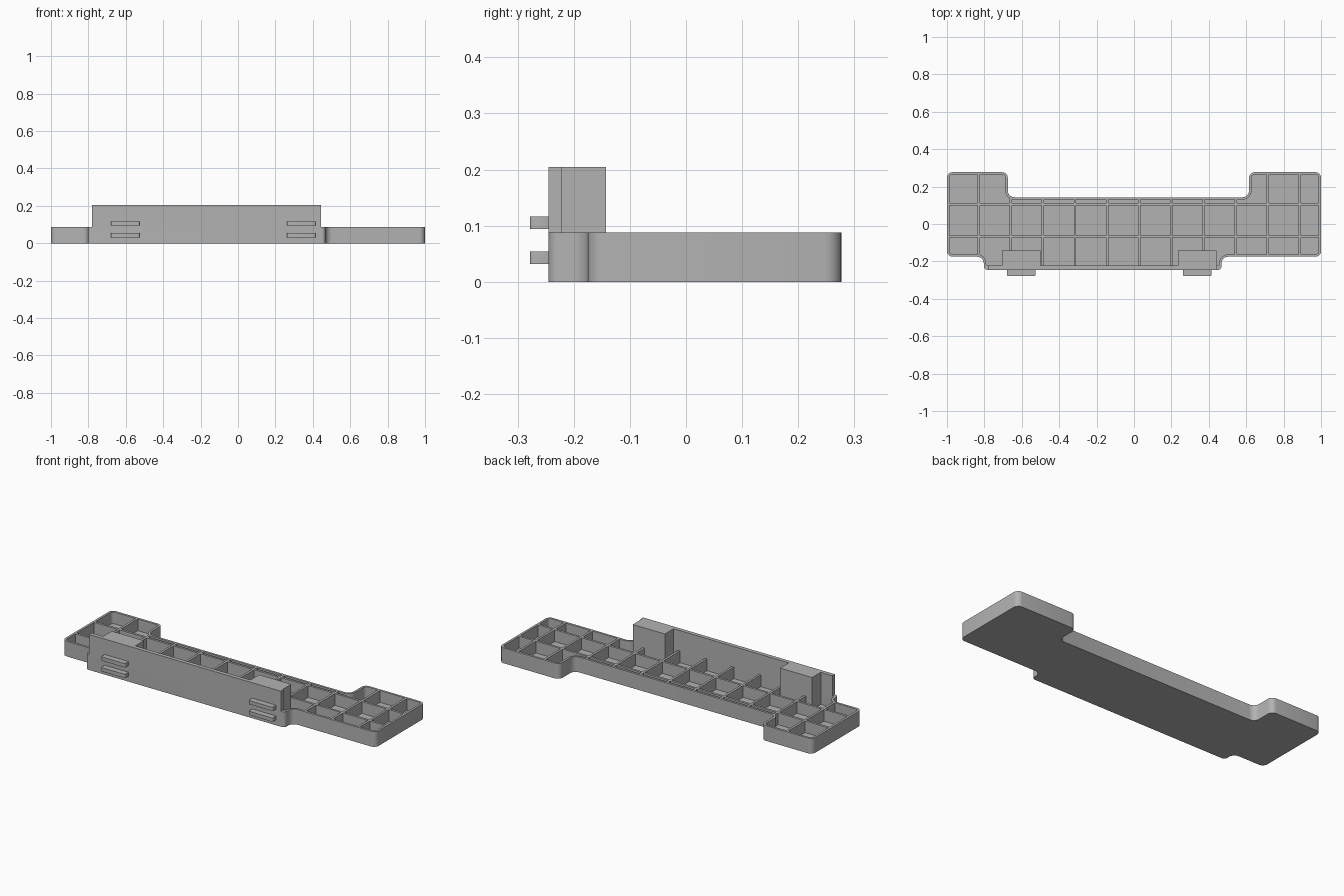
import bpy, bmesh, math
from mathutils import Vector

if "Cube" in bpy.data.objects:
    bpy.data.objects.remove(bpy.data.objects["Cube"])

grey = bpy.data.materials.new("plain grey")
grey.diffuse_color = (0.45, 0.45, 0.45, 1)
grey.use_nodes = True
grey.node_tree.nodes["Principled BSDF"].inputs["Base Color"].default_value = grey.diffuse_color

TOP, FLOOR, WALL, RIB = 0.088, 0.02, 0.013, 0.013


def add_object(name, bm):
    bmesh.ops.recalc_face_normals(bm, faces=bm.faces)
    mesh = bpy.data.meshes.new(name)
    bm.to_mesh(mesh)
    bm.free()
    mesh.materials.append(grey)
    ob = bpy.data.objects.new(name, mesh)
    bpy.context.collection.objects.link(ob)
    return ob


def prism(name, corners, z0, z1, steps=6):
    """Extrude a right-angled outline of (x, y, radius) with rounded corners."""
    bm = bmesh.new()
    verts = []
    for i, (x, y, r) in enumerate(corners):
        p = Vector((x, y, z0))
        a = (Vector((*corners[i - 1][:2], z0)) - p).normalized()
        b = (Vector((*corners[(i + 1) % len(corners)][:2], z0)) - p).normalized()
        for k in range(steps + 1):
            t = math.pi / 2 * k / steps
            verts.append(bm.verts.new(p + r * (a * (1 - math.sin(t)) + b * (1 - math.cos(t)))))
    face = bm.faces.new(verts)
    ext = bmesh.ops.extrude_face_region(bm, geom=[face])["geom"]
    bmesh.ops.translate(bm, vec=(0, 0, z1 - z0),
                        verts=[g for g in ext if isinstance(g, bmesh.types.BMVert)])
    return add_object(name, bm)


def box(name, x0, x1, y0, y1, z0, z1, bevel=0):
    bm = bmesh.new()
    bmesh.ops.create_cube(bm, size=1)
    for v in bm.verts:
        v.co = ((x0, x1)[v.co.x > 0], (y0, y1)[v.co.y > 0], (z0, z1)[v.co.z > 0])
    if bevel:
        upright = [e for e in bm.edges if abs(e.verts[0].co.z - e.verts[1].co.z) > 1e-4]
        bmesh.ops.bevel(bm, geom=upright, offset=bevel, segments=3, profile=0.5, affect='EDGES')
    return add_object(name, bm)


def subtract(target, cutter):
    mod = target.modifiers.new("cut", 'BOOLEAN')
    mod.operation, mod.solver, mod.object = 'DIFFERENCE', 'EXACT', cutter
    bpy.context.view_layer.objects.active = target
    bpy.ops.object.modifier_apply(modifier=mod.name)
    bpy.data.objects.remove(cutter)


def outline(w, front):
    """Tray outline moved inwards by w, and by front on the front edge."""
    vex, cave = 0.03 - w, 0.035 + w
    return [(-1 + w, -0.175 + w, vex), (-0.803 + w, -0.175 + w, cave),
            (-0.803 + w, -0.245 + front, 0.02 - w), (0.468 - w, -0.245 + front, 0.02 - w),
            (0.468 - w, -0.175 + w, cave), (1 - w, -0.175 + w, vex),
            (1 - w, 0.277 - w, vex), (0.615 + w, 0.277 - w, vex),
            (0.615 + w, 0.143 - w, cave), (-0.675 - w, 0.143 - w, cave),
            (-0.675 - w, 0.277 - w, vex), (-1 + w, 0.277 - w, vex)]


# Tray body, hollowed by pockets that leave a grid of ribs
tray = prism("ribbed_tray", outline(0, 0), 0, TOP)
pockets = prism("pockets", outline(WALL, 0.023), FLOOR, TOP + 0.05)
for i in range(11):
    x = -0.831 + 0.1718 * i
    subtract(pockets, box("rib", x - RIB / 2, x + RIB / 2, -0.5, 0.5, -0.1, 0.3))
for y in (0.105, -0.067):
    subtract(pockets, box("rib", -1.2, 1.2, y - RIB / 2, y + RIB / 2, -0.1, 0.3))
subtract(tray, pockets)

# Tall front wall and the two blocks that brace it
box("front_wall", -0.78, 0.445, -0.245, -0.222, TOP, 0.205)
for side, x0 in (("left", -0.705), ("right", 0.235)):
    box(side + "_block", x0, x0 + 0.205, -0.222, -0.143, FLOOR, 0.205)

# Pairs of flat pegs on the front
for side, x0 in (("left", -0.68), ("right", 0.262)):
    for level, z0 in (("lower", 0.032), ("upper", 0.094)):
        box(f"{side}_{level}_peg", x0, x0 + 0.153, -0.278, -0.24, z0, z0 + 0.022, 0.006)

bpy.ops.object.select_all(action='SELECT')
bpy.context.view_layer.objects.active = tray
bpy.ops.object.shade_smooth_by_angle(angle=math.radians(35))
